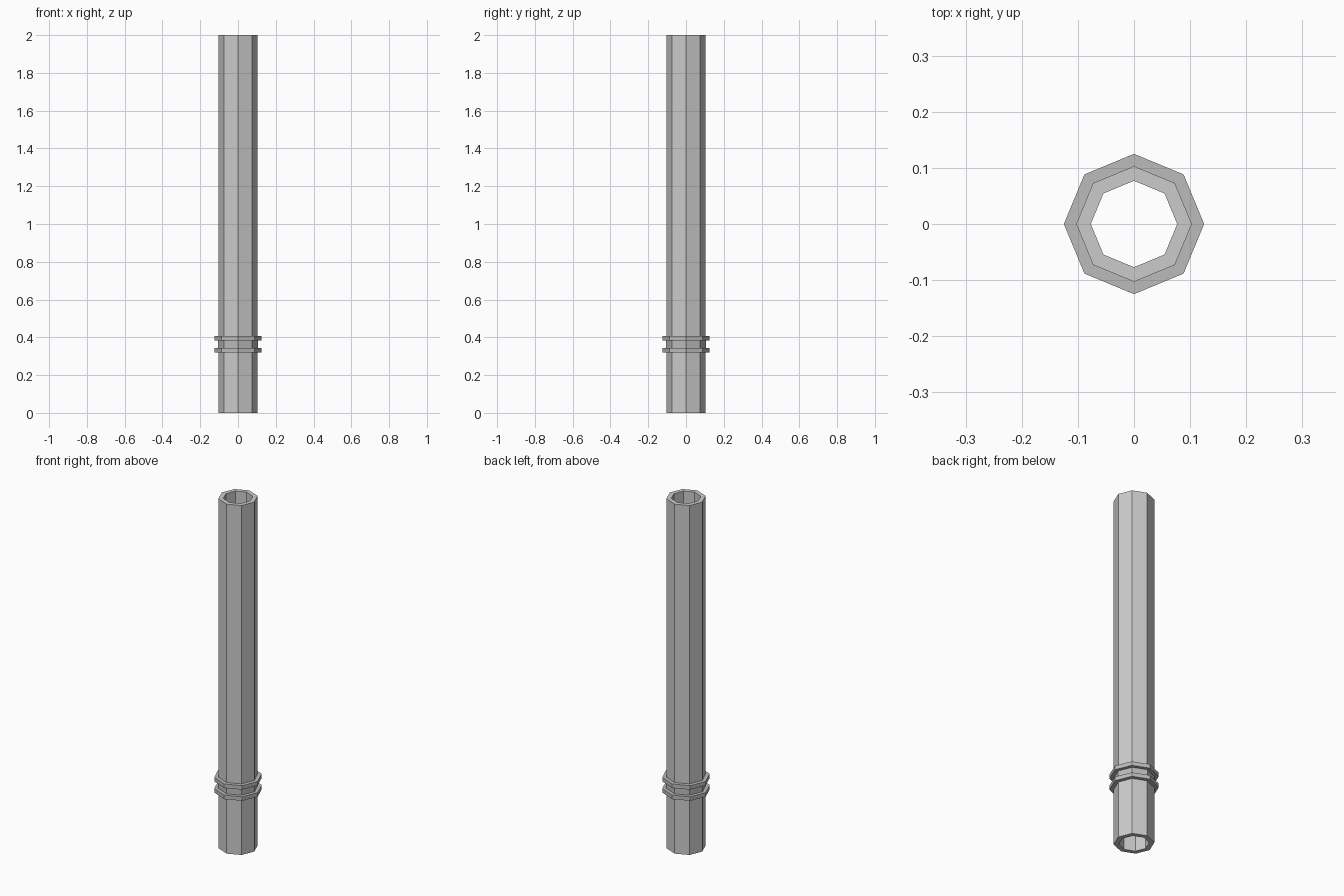
import bpy, bmesh
from math import cos, sin, pi

if "Cube" in bpy.data.objects:
    bpy.data.objects.remove(bpy.data.objects["Cube"])

SIDES = 8

def lathe(name, profile, color=None):
    """Revolve a closed (radius, z) profile into an eight-sided ring."""
    bm = bmesh.new()
    rings = [[bm.verts.new((r * cos(2 * pi * i / SIDES), r * sin(2 * pi * i / SIDES), z))
              for r, z in profile] for i in range(SIDES)]
    n = len(profile)
    for i in range(SIDES):
        a, b = rings[i], rings[(i + 1) % SIDES]
        for j in range(n):
            k = (j + 1) % n
            bm.faces.new((a[j], b[j], b[k], a[k]))
    bmesh.ops.recalc_face_normals(bm, faces=bm.faces)
    mesh = bpy.data.meshes.new(name)
    bm.to_mesh(mesh)
    bm.free()
    obj = bpy.data.objects.new(name, mesh)
    bpy.context.collection.objects.link(obj)
    if color:
        mat = bpy.data.materials.new(name + "_grey")
        mat.diffuse_color = color
        mat.use_nodes = True
        mat.node_tree.nodes["Principled BSDF"].inputs["Base Color"].default_value = mat.diffuse_color
        mesh.materials.append(mat)
    return obj

# Hollow octagonal tube
lathe("pipe", [(0.077, 0), (0.103, 0), (0.103, 2), (0.077, 2)])

# Darker coupling: two flanges with a recessed band between
lathe("flanged_collar", [(0.1, 0.32), (0.125, 0.32), (0.125, 0.343), (0.105, 0.343),
                         (0.105, 0.384), (0.125, 0.384), (0.125, 0.407), (0.1, 0.407)],
      (0.5, 0.5, 0.5, 1))
